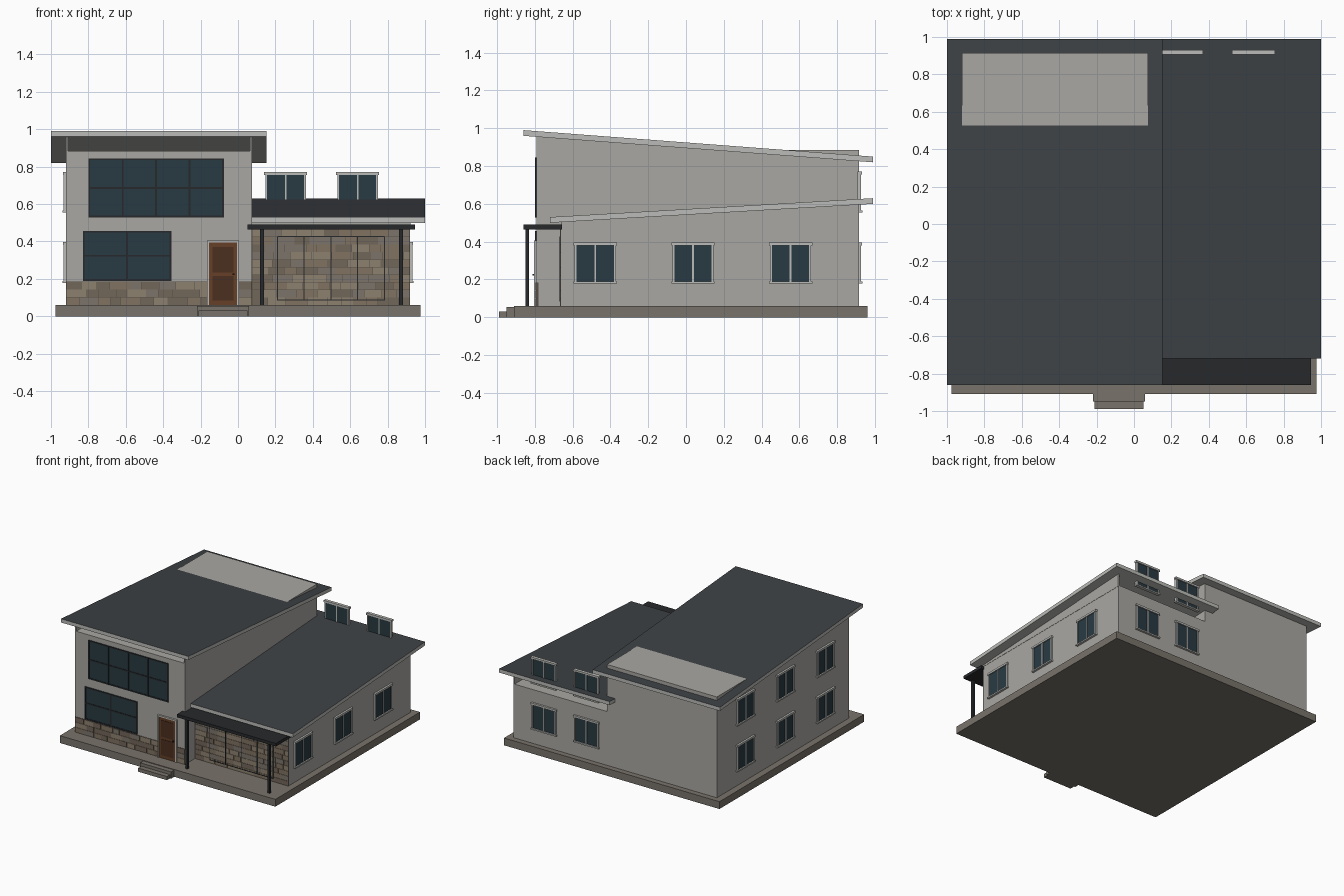
import bpy, bmesh, random
from math import radians
from mathutils import Matrix, Vector

if "Cube" in bpy.data.objects:
    bpy.data.objects.remove(bpy.data.objects["Cube"])

random.seed(4)


def mat(name, r, g, b):
    m = bpy.data.materials.new(name)
    m.diffuse_color = (r, g, b, 1)
    m.use_nodes = True
    m.node_tree.nodes["Principled BSDF"].inputs["Base Color"].default_value = m.diffuse_color
    return m


WALL = mat("render_wall", .40, .39, .365)
TRIM = mat("light_trim", .50, .50, .48)
ROOF = mat("dark_roof", .048, .054, .06)
METAL = mat("dark_metal", .02, .022, .024)
GLASS = mat("glass", .022, .042, .055)
BASE = mat("foundation", .19, .17, .145)
WOOD = mat("door_wood", .13, .05, .02)
WOOD2 = mat("door_panel", .07, .028, .014)
MORTAR = mat("mortar", .09, .078, .062)
STONES = [mat("stone_%d" % i, *c) for i, c in enumerate(
    [(.22, .17, .12), (.27, .22, .16), (.17, .135, .10), (.20, .175, .145)])]


def build(name, boxes, angle=0, loc=(0, 0, 0)):
    """One object from boxes (x0, x1, y0, y1, z0, z1, material)."""
    bm = bmesh.new()
    mats = []
    for x0, x1, y0, y1, z0, z1, m in boxes:
        if m not in mats:
            mats.append(m)
        mtx = Matrix.Translation(((x0 + x1) / 2, (y0 + y1) / 2, (z0 + z1) / 2)) @ \
            Matrix.Diagonal((x1 - x0, y1 - y0, z1 - z0, 1))
        for v in bmesh.ops.create_cube(bm, size=1, matrix=mtx)["verts"]:
            for f in v.link_faces:
                f.material_index = mats.index(m)
    return finish(name, bm, mats, Matrix.Translation(loc) @ Matrix.Rotation(radians(angle), 4, 'Z'))


def finish(name, bm, mats, mtx=Matrix()):
    bmesh.ops.recalc_face_normals(bm, faces=bm.faces)
    me = bpy.data.meshes.new(name)
    bm.to_mesh(me)
    bm.free()
    for m in mats:
        me.materials.append(m)
    ob = bpy.data.objects.new(name, me)
    ob.matrix_world = mtx
    bpy.context.collection.objects.link(ob)
    return ob


def prism(name, profile, x0, x1, side, top=None):
    """Extrude a (y, z) profile along x; upward faces take the top material."""
    bm = bmesh.new()
    f = bm.faces.new([bm.verts.new((x0, y, z)) for y, z in profile])
    ext = bmesh.ops.extrude_face_region(bm, geom=[f])["geom"]
    bmesh.ops.translate(bm, vec=Vector((x1 - x0, 0, 0)),
                        verts=[v for v in ext if isinstance(v, bmesh.types.BMVert)])
    bmesh.ops.recalc_face_normals(bm, faces=bm.faces)
    if top:
        for f in bm.faces:
            f.normal_update()
            f.material_index = int(f.normal.z > .9)
    return finish(name, bm, [side, top] if top else [side])


def window(name, angle, loc):
    """Two-pane casement with lintel and sill, facing local -y."""
    build(name, [
        (-.103, .103, -.007, .004, -.10, .095, GLASS),
        (-.109, -.099, -.012, .008, -.10, .095, TRIM),
        (.099, .109, -.012, .008, -.10, .095, TRIM),
        (-.005, .005, -.011, .007, -.10, .095, TRIM),
        (-.115, .115, -.016, .009, .092, .108, TRIM),
        (-.115, .115, -.018, .009, -.109, -.098, TRIM)], angle, loc)


def big_window(name, x0, x1, z0, z1, y, cols, rows):
    """Dark framed front glazing with a grid of bars."""
    b = .010
    parts = [(x0, x1, y - .004, y + .01, z0, z1, GLASS)]
    for i in range(cols + 1):
        x = x0 + (x1 - x0 - b) * i / cols
        parts.append((x, x + b, y - .008, y, z0, z1, METAL))
    for j in range(rows + 1):
        z = z0 + (z1 - z0 - b) * j / rows
        parts.append((x0, x1, y - .0075, y, z, z + b, METAL))
    build(name, parts)


def stonework(name, x0, x1, z0, z1, y, rows):
    """Courses of random-length stones on a mortar backing."""
    parts = [(x0, x1, y - .003, y + .01, z0, z1, MORTAR)]
    h = (z1 - z0) / rows
    for r in range(rows):
        x = x0
        while x < x1 - .001:
            e = x + random.uniform(.055, .12)
            if e > x1 - .03:
                e = x1
            parts.append((x + .001, e - .001, y - .006, y, z0 + r * h + .001,
                          z0 + (r + 1) * h - .001, random.choice(STONES)))
            x = e
    build(name, parts)


# Foundation and entry steps
build("foundation", [(-.975, .975, -.91, .96, 0, .06, BASE)])
build("entry_steps", [(-.22, .06, -.95, -.90, 0, .055, BASE),
                      (-.21, .05, -.99, -.94, 0, .03, BASE)])

# Wall volumes
build("main_walls", [(-.92, .075, -.79, .915, .06, .885, WALL)])
build("side_walls", [(.07, .92, -.66, .915, .06, .50, WALL)])

# Shed roofs: light slab with dark top
prism("main_roof", [(-.86, .96), (-.86, .99), (.99, .85), (.99, .82)], -1, .152, TRIM, ROOF)
prism("side_roof", [(-.72, .50), (-.72, .53), (.99, .63), (.99, .60)], 0, 1, TRIM, ROOF)

# Triangular gable infills, open at front and back
for n, x in (("left", -.92), ("right", .065)):
    prism("main_gable_" + n, [(-.79, .88), (-.79, .957), (.18, .883), (.18, .88)],
          x, x + .01, WALL)
prism("side_gable", [(-.66, .49), (-.66, .505), (.915, .597), (.915, .49)], .911, .922, WALL)

# Casement windows on left, right and back
for i, y in enumerate((-.48, .037, .553)):
    window("right_window_%d" % i, 90, (.92, y, .288))
    for j, z in enumerate((.288, .664)):
        window("left_window_%d_%d" % (i, j), -90, (-.92, y, z))
for i, x in enumerate((.255, .64)):
    for j, z in enumerate((.288, .664)):
        window("back_window_%d_%d" % (i, j), 180, (x, .915, z))

# Front glazing
big_window("upper_front_window", -.80, -.075, .528, .845, -.79, 4, 2)
big_window("lower_front_window", -.83, -.355, .19, .457, -.79, 2, 2)

# Stone cladding
stonework("stone_plinth_left", -.92, -.165, .06, .185, -.79, 3)
stonework("stone_plinth_right", .005, .075, .06, .185, -.79, 3)
stonework("stone_garage_front", .076, .92, .06, .465, -.66, 10)

# Garage panel outline
t = .005
bars = [(x - t / 2, x + t / 2, -.670, -.66, .085, .428, METAL)
        for x in (.212, .354, .497, .64, .783)]
bars += [(.212, .783, -.670, -.66, z - t / 2, z + t / 2, METAL) for z in (.087, .426)]
build("garage_panel_frame", bars)

# Front door
build("front_door", [
    (-.155, -.005, -.798, -.785, .06, .395, WOOD),
    (-.135, -.025, -.801, -.79, .235, .37, WOOD2),
    (-.135, -.025, -.801, -.79, .085, .215, WOOD2),
    (-.03, -.02, -.812, -.79, .22, .23, METAL),
    (-.166, -.155, -.805, -.785, .06, .405, TRIM),
    (-.005, .006, -.805, -.785, .06, .405, TRIM),
    (-.166, .006, -.805, -.785, .395, .406, TRIM)])

# Porch canopy and posts
build("porch_canopy", [(.05, .945, -.86, -.655, .465, .49, METAL)])
for n, x in (("left", .128), ("right", .871)):
    build("porch_post_" + n, [(x - .01, x + .01, -.85, -.83, .06, .466, METAL)])
